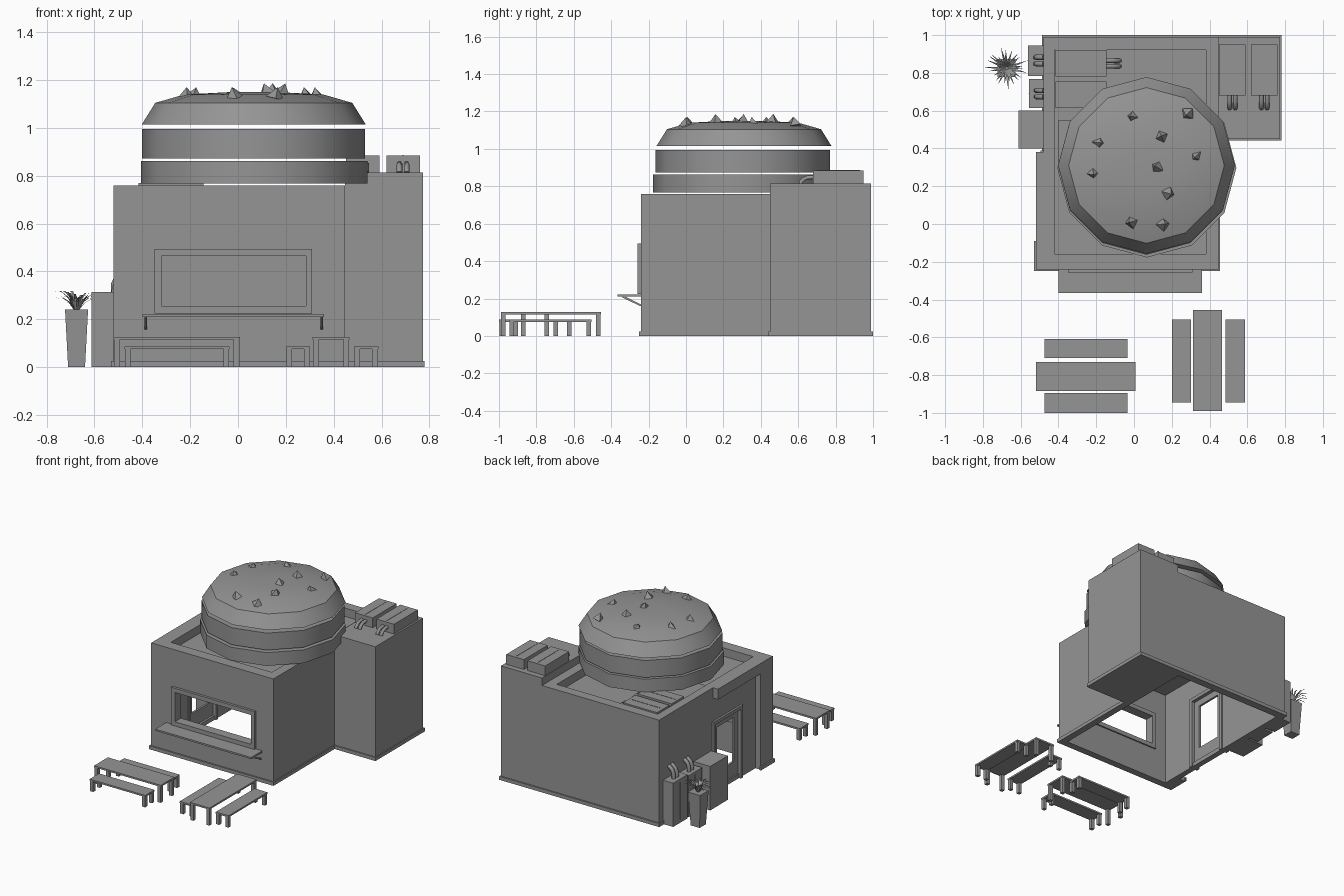
import bpy, bmesh, math, random
from mathutils import Vector, Matrix

if "Cube" in bpy.data.objects:
    bpy.data.objects.remove(bpy.data.objects["Cube"])

random.seed(4)
GREY = bpy.data.materials.new("dark_grey")
GREY.diffuse_color = (0.3, 0.3, 0.3, 1)
GREY.use_nodes = True
GREY.node_tree.nodes["Principled BSDF"].inputs["Base Color"].default_value = GREY.diffuse_color


def mesh_object(name, bm):
    bmesh.ops.recalc_face_normals(bm, faces=bm.faces[:])
    me = bpy.data.meshes.new(name)
    bm.to_mesh(me)
    bm.free()
    me.materials.append(GREY)
    ob = bpy.data.objects.new(name, me)
    bpy.context.collection.objects.link(ob)
    return ob


def add_box(bm, x, y, z):
    """Box given as (min, max) ranges."""
    c = Vector(((x[0] + x[1]) / 2, (y[0] + y[1]) / 2, (z[0] + z[1]) / 2))
    s = Matrix.Diagonal((x[1] - x[0], y[1] - y[0], z[1] - z[0], 1))
    return bmesh.ops.create_cube(bm, size=1, matrix=Matrix.Translation(c) @ s)["verts"]


def boxes(name, *items):
    bm = bmesh.new()
    for it in items:
        add_box(bm, *it)
    return mesh_object(name, bm)


def cut(ob, *items):
    """Subtract boxes from an object."""
    for it in items:
        c = boxes("cutter", it)
        c.hide_render = True
        m = ob.modifiers.new("cut", 'BOOLEAN')
        m.operation, m.solver, m.object = 'DIFFERENCE', 'EXACT', c
        bpy.context.view_layer.objects.active = ob
        bpy.ops.object.modifier_apply(modifier=m.name)
        bpy.data.objects.remove(c)


def lathe(name, centre, rings, n=12):
    """Stack of n-sided rings (radius, z), capped at both ends, smooth around."""
    bm = bmesh.new()
    loops = []
    for r, z in rings:
        loops.append([bm.verts.new((centre[0] + r * math.sin(i * math.tau / n),
                                    centre[1] + r * math.cos(i * math.tau / n), z)) for i in range(n)])
    for a, b in zip(loops, loops[1:]):
        for i in range(n):
            j = (i + 1) % n
            bm.faces.new((a[i], a[j], b[j], b[i]))
    bm.faces.new(loops[0])
    bm.faces.new(loops[-1])
    ob = mesh_object(name, bm)
    bpy.ops.object.select_all(action='DESELECT')
    ob.select_set(True)
    bpy.context.view_layer.objects.active = ob
    bpy.ops.object.shade_smooth_by_angle(angle=math.radians(32))
    return ob


# Main building: hollow and open below, sunken roof, serving window and door
DOOR_Y, WIN_X, WIN_Z = (0.08, 0.37), (-0.32, 0.285), (0.255, 0.465)
shop = boxes("main_building", ((-0.48, 0.448), (-0.24, 0.99), (0, 0.76)))
cut(shop,
    ((-0.42, 0.38), (-0.16, 0.92), (0.70, 0.9)),
    ((-0.44, 0.408), (-0.20, 0.945), (-0.1, 0.67)),
    (WIN_X, (-0.4, -0.1), WIN_Z),
    ((-0.6, -0.4), DOOR_Y, (0.03, 0.5)))
boxes("side_annex", ((0.448, 0.773), (0.45, 0.99), (0, 0.814)))
boxes("left_pillar_and_beam",
      ((-0.52, -0.48), (-0.24, -0.10), (0, 0.76)),
      ((-0.52, -0.48), (-0.10, 0.38), (0.685, 0.76)))

# Skirting along the foot of the walls
boxes("skirting",
      ((-0.53, 0.456), (-0.25, -0.24), (0, 0.025)),
      ((0.448, 0.456), (-0.24, 0.45), (0, 0.025)),
      ((0.448, 0.78), (0.442, 0.45), (0, 0.025)),
      ((0.773, 0.78), (0.45, 1.0), (0, 0.025)),
      ((-0.488, 0.773), (0.99, 1.0), (0, 0.025)),
      ((-0.488, -0.48), (0.38, 0.99), (0, 0.025)),
      ((-0.53, -0.52), (-0.24, -0.09), (0, 0.025)))

# Window frame and serving shelf with struts
frame = boxes("window_frame", ((-0.35, 0.31), (-0.258, -0.19), (0.225, 0.495)))
cut(frame, (WIN_X, (-0.4, -0.1), WIN_Z))
boxes("serving_shelf", ((-0.40, 0.36), (-0.365, -0.24), (0.21, 0.222)))
for x in (-0.385, 0.35):
    bm = bmesh.new()
    vs = add_box(bm, (x - 0.005, x + 0.005), (-0.055, 0.055), (-0.005, 0.005))
    bmesh.ops.rotate(bm, verts=vs, matrix=Matrix.Rotation(-0.46, 3, 'X'))
    bmesh.ops.translate(bm, verts=vs, vec=(0, -0.29, 0.187))
    mesh_object("shelf_strut", bm)

# Door frame and glazed door leaf
frame = boxes("door_frame", ((-0.495, -0.43), (0.06, 0.39), (0, 0.52)))
cut(frame, ((-0.6, -0.4), (0.085, 0.365), (-0.1, 0.495)))
leaf = boxes("door_leaf", ((-0.47, -0.455), (0.085, 0.365), (0.01, 0.495)))
cut(leaf, ((-0.6, -0.4), (0.13, 0.32), (0.13, 0.45)))

# Giant burger on the roof, twelve-sided
C = (0.066, 0.31)
lathe("bottom_bun", (0.068, 0.297), [(0.474, 0.767), (0.474, 0.862)])
lathe("patty", (0.065, 0.303), [(0.466, 0.873), (0.466, 0.995)])
lathe("top_bun", C, [(0.468, 1.015), (0.412, 1.105), (0.29, 1.14), (0.1, 1.15)])

# Pyramid seeds
seeds = [(-0.015, 0.57), (0.28, 0.58), (0.145, 0.465), (0.325, 0.355), (-0.18, 0.43),
         (-0.215, 0.265), (0.115, 0.305), (0.19, 0.16), (-0.02, 0.01), (0.16, 0.0)]
bm = bmesh.new()
for x, y in seeds:
    d = math.hypot(x - C[0], y - C[1])
    z = 1.163 if d < 0.2 else 1.147
    rot = Matrix.Rotation(random.uniform(0, 6), 4, 'Z') @ Matrix.Rotation(random.uniform(-.4, .4), 4, 'X')
    bmesh.ops.create_cone(bm, cap_ends=True, segments=4, radius1=0.039, radius2=0, depth=0.048,
                          matrix=Matrix.Translation((x, y, z)) @ rot)
mesh_object("seeds", bm)


# Air conditioning unit: long box along -y, raised rib, two bent pipes
def cooler(name, mat):
    body = boxes(name, ((-0.07, 0.07), (0, 0.27), (0, 0.07)), ((-0.002, 0.002), (0.02, 0.25), (0.07, 0.072)))
    cu = bpy.data.curves.new(name + "_pipes", 'CURVE')
    cu.dimensions, cu.bevel_depth, cu.bevel_resolution = '3D', 0.012, 1
    cu.use_fill_caps = True
    cu.materials.append(GREY)
    for x in (-0.015, 0.015):
        pts = [(0.01, 0.035), (-0.03, 0.033), (-0.05, 0.024), (-0.064, 0.01), (-0.068, 0)]
        sp = cu.splines.new('POLY')
        sp.points.add(len(pts) - 1)
        for p, (y, z) in zip(sp.points, pts):
            p.co = (x, y, z, 1)
        sp.use_smooth = True
    pipes = bpy.data.objects.new(name + "_pipes", cu)
    bpy.context.collection.objects.link(pipes)
    for ob in (body, pipes):
        ob.matrix_world = mat


T, R = Matrix.Translation, Matrix.Rotation
for x in (0.521, 0.69):
    cooler("annex_cooler", T((x, 0.68, 0.814)))
for y in (0.85, 0.685):
    cooler("roof_cooler", T((-0.145, y, 0.70)) @ R(math.pi / 2, 4, 'Z'))
# upright units: long axis points down, back against the left wall
for y, s in ((0.865, 1.16), (0.69, 1.1)):
    up = Matrix(((0, 0, -1, 0), (1, 0, 0, 0), (0, -1, 0, 0), (0, 0, 0, 1)))
    cooler("wall_cooler", T((-0.48, y, 0.27 * s)) @ up @ Matrix.Scale(s, 4))
boxes("roof_hatch", ((-0.40, -0.2), (0.30, 0.55), (0.70, 0.715)))

# Service bin by the door
boxes("bin", ((-0.612, -0.48), (0.40, 0.60), (0, 0.315)))


# Picnic sets: a table and two benches, each a slab on four posts
def slab_table(name, x, y, top, inset):
    t = 0.012
    w = 0.024
    legs = [((lx, lx + w), (ly, ly + w), (0, top - t))
            for lx in (x[0] + inset, x[1] - inset - w) for ly in (y[0] + inset, y[1] - inset - w)]
    boxes(name, (x, y, (top - t, top)), *legs)


slab_table("table", (-0.52, 0.008), (-0.885, -0.73), 0.127, 0.002)
for y in ((-1.0, -0.895), (-0.71, -0.61)):
    slab_table("bench", (-0.475, -0.035), y, 0.087, 0.002)
slab_table("table", (0.312, 0.467), (-0.99, -0.455), 0.127, 0.002)
for x in ((0.20, 0.302), (0.485, 0.587)):
    slab_table("bench", x, (-0.945, -0.505), 0.087, 0.002)

# Tapered plant pot and arching leaves
P = Vector((-0.675, 0.825, 0))
bm = bmesh.new()
bmesh.ops.create_cone(bm, cap_ends=True, segments=4, radius1=0.05, radius2=0.068, depth=0.24,
                      matrix=T(P + Vector((0, 0, 0.12))) @ R(math.pi / 4, 4, 'Z'))
mesh_object("plant_pot", bm)
bm = bmesh.new()
for i in range(24):
    a = i * 2.4
    d, s = Vector((math.cos(a), math.sin(a), 0)), Vector((-math.sin(a), math.cos(a), 0))
    reach, h = random.uniform(0.07, 0.115), random.uniform(0.05, 0.09)
    rows = []
    for f, zz, w in ((0.08, 0, 0.004), (0.35, 0.65, 0.006), (0.65, 0.95, 0.004), (1, 0.9, 0.0005)):
        c = P + d * reach * f + Vector((0, 0, 0.238 + h * zz))
        rows.append((bm.verts.new(c - s * w), bm.verts.new(c + s * w)))
    for p, q in zip(rows, rows[1:]):
        bm.faces.new((p[0], p[1], q[1], q[0]))
mesh_object("plant_leaves", bm)
